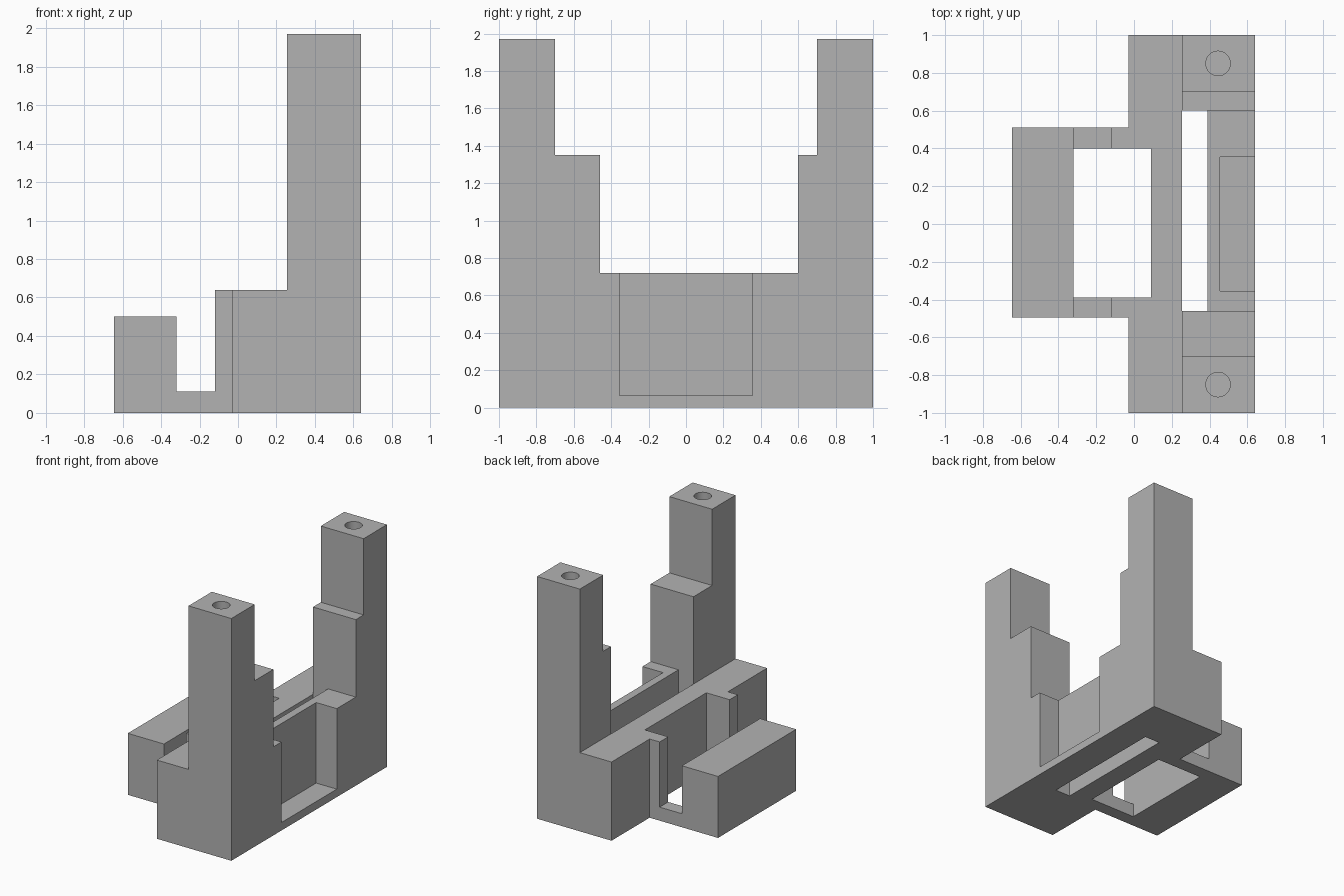
import bpy
import bmesh
from mathutils import Vector

if "Cube" in bpy.data.objects:
    bpy.data.objects.remove(bpy.data.objects["Cube"], do_unlink=True)

GRAY = (0.45, 0.45, 0.45, 1.0)
gray = bpy.data.materials.new("plain_gray")
gray.use_nodes = True
gray.diffuse_color = GRAY
gray.node_tree.nodes["Principled BSDF"].inputs["Base Color"].default_value = GRAY


def make_object(name, bm):
    bmesh.ops.recalc_face_normals(bm, faces=bm.faces)
    mesh = bpy.data.meshes.new(name)
    bm.to_mesh(mesh)
    bm.free()
    mesh.materials.append(gray)
    obj = bpy.data.objects.new(name, mesh)
    bpy.context.collection.objects.link(obj)
    return obj


def extrude_profile(name, points, axis, start, end):
    """Extrude an outline of (horizontal, z) points along x or y."""
    bm = bmesh.new()
    if axis == "x":
        coords = [(start, h, z) for h, z in points]
        direction = Vector((end - start, 0, 0))
    else:
        coords = [(h, start, z) for h, z in points]
        direction = Vector((0, end - start, 0))
    face = bm.faces.new([bm.verts.new(c) for c in coords])
    result = bmesh.ops.extrude_face_region(bm, geom=[face])
    moved = [v for v in result["geom"] if isinstance(v, bmesh.types.BMVert)]
    bmesh.ops.translate(bm, verts=moved, vec=direction)
    # The starting cap stays in place when a lone face is extruded
    if len(bm.faces) == len(points) + 1:
        bmesh.ops.holes_fill(bm, edges=bm.edges, sides=0)
    return make_object(name, bm)


def box(name, x, y, z):
    outline = [(x[0], z[0]), (x[1], z[0]), (x[1], z[1]), (x[0], z[1])]
    return extrude_profile(name, outline, "y", *y)


def cylinder(name, x, y, z, radius):
    bm = bmesh.new()
    bmesh.ops.create_cone(bm, cap_ends=True, segments=32, radius1=radius,
                          radius2=radius, depth=z[1] - z[0])
    bmesh.ops.translate(bm, verts=bm.verts, vec=(x, y, (z[0] + z[1]) / 2))
    return make_object(name, bm)


def combine(target, other, operation):
    mod = target.modifiers.new(operation.lower(), "BOOLEAN")
    mod.operation = operation
    mod.solver = "EXACT"
    mod.object = other
    bpy.context.view_layer.objects.active = target
    bpy.ops.object.modifier_apply(modifier=mod.name)
    bpy.data.objects.remove(other, do_unlink=True)


# Main body: low middle between two stepped towers
side = [(-1, 0), (1, 0), (1, 1.97), (0.7, 1.97), (0.7, 1.35), (0.6, 1.35),
        (0.6, 0.72), (-0.46, 0.72), (-0.46, 1.35), (-0.7, 1.35),
        (-0.7, 1.97), (-1, 1.97)]
body = extrude_profile("bracket_body", side, "x", -0.03, 0.64)

# Low ledge behind the towers
combine(body, box("ledge_cut", (-0.5, 0.255), (-1.2, 1.2), (0.64, 2.2)), "DIFFERENCE")

# Rear bar with its linking arms, running into the body
arm = [(-0.645, 0), (0.05, 0), (0.05, 0.64), (-0.12, 0.64), (-0.12, 0.11),
       (-0.32, 0.11), (-0.32, 0.5), (-0.645, 0.5)]
combine(body, extrude_profile("rear_bar", arm, "y", -0.495, 0.51), "UNION")

# Rectangular window, narrow slot and outer pocket
combine(body, box("window_cut", (-0.32, 0.09), (-0.39, 0.4), (-0.2, 0.9)), "DIFFERENCE")
combine(body, box("slot_cut", (0.255, 0.39), (-0.46, 0.6), (-0.2, 0.9)), "DIFFERENCE")
combine(body, box("pocket_cut", (0.455, 0.8), (-0.355, 0.355), (0.065, 0.9)), "DIFFERENCE")

# Screw holes in the tower tops
for y in (-0.85, 0.85):
    combine(body, cylinder("screw_hole_cut", 0.445, y, (1.5, 2.2), 0.065), "DIFFERENCE")

# Smooth only the round holes
body.select_set(True)
bpy.context.view_layer.objects.active = body
bpy.ops.object.shade_smooth_by_angle(angle=0.5)
